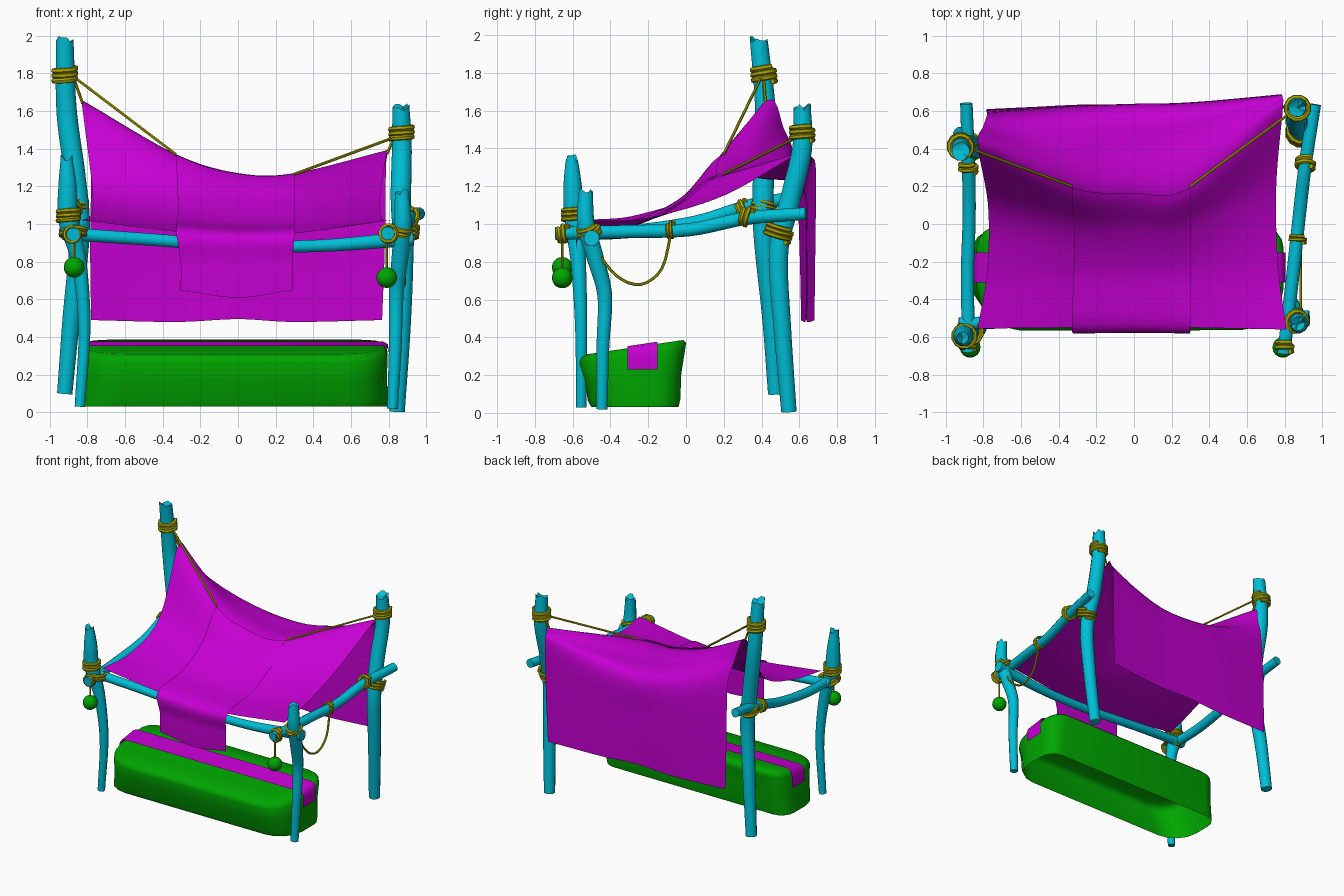
import bpy, bmesh, math, random
from mathutils import Vector

if "Cube" in bpy.data.objects:
    bpy.data.objects.remove(bpy.data.objects["Cube"])

random.seed(4)


def material(name, rgb):
    m = bpy.data.materials.new(name)
    m.diffuse_color = (*rgb, 1)
    m.use_nodes = True
    m.node_tree.nodes["Principled BSDF"].inputs["Base Color"].default_value = m.diffuse_color
    return m


WOOD = material("wood", (0.0, 0.52, 0.68))
CLOTH = material("cloth", (0.56, 0.0, 0.64))
ROPE = material("rope", (0.4, 0.38, 0.0))
GREEN = material("green", (0.0, 0.38, 0.0))


def finish(name, bm, mat, angle=50, flip=True):
    if flip:
        bmesh.ops.recalc_face_normals(bm, faces=bm.faces)
    me = bpy.data.meshes.new(name)
    bm.to_mesh(me)
    bm.free()
    ob = bpy.data.objects.new(name, me)
    bpy.context.collection.objects.link(ob)
    me.materials.append(mat)
    bpy.ops.object.select_all(action='DESELECT')
    ob.select_set(True)
    bpy.context.view_layer.objects.active = ob
    bpy.ops.object.shade_smooth_by_angle(angle=math.radians(angle))
    return ob


def curve_at(pts, t):
    """Catmull-Rom point through pts, t in 0..1"""
    p = [Vector(q) for q in pts]
    p = [2 * p[0] - p[1]] + p + [2 * p[-1] - p[-2]]
    s = t * (len(pts) - 1)
    i = min(int(s), len(pts) - 2)
    f = s - i
    a, b, c, d = p[i:i + 4]
    return 0.5 * (2 * b + (c - a) * f + (2 * a - 5 * b + 4 * c - d) * f * f
                  + (3 * b - a - 3 * c + d) * f ** 3)


def bridge(bm, r0, r1, closed=True):
    n = len(r0)
    for j in range(n if closed else n - 1):
        k = (j + 1) % n
        bm.faces.new((r0[j], r0[k], r1[k], r1[j]))


def tube(name, pts, mat, sides=12, n=24, jag=0.0):
    """Round tube through (x, y, z, radius) points, optional splintered end"""
    bm = bmesh.new()
    c = [curve_at(pts, i / n) for i in range(n + 1)]
    rings, side = [], None
    for i, q in enumerate(c):
        d = (c[min(i + 1, n)].xyz - c[max(i - 1, 0)].xyz).normalized()
        side = d.orthogonal() if side is None else side - d * side.dot(d)
        side.normalize()
        up = d.cross(side)
        ring = []
        for j in range(sides):
            a = math.tau * j / sides
            off = d * random.uniform(-jag, jag) if i == n and jag else Vector((0, 0, 0))
            ring.append(bm.verts.new(q.xyz + off + q.w * (math.cos(a) * side + math.sin(a) * up)))
        rings.append(ring)
    for r0, r1 in zip(rings, rings[1:]):
        bridge(bm, r0, r1)
    bm.faces.new(rings[0])
    tip = bm.verts.new(c[-1].xyz - (c[-1].xyz - c[-2].xyz).normalized() * jag)
    for j in range(sides):
        bm.faces.new((rings[-1][j], rings[-1][(j + 1) % sides], tip))
    return finish(name, bm, mat)


def cord(name, pts, r=0.008):
    return tube(name, [(*p, r) for p in pts], ROPE, 6, 16 if len(pts) > 2 else 2)


def lashing(name, centre, axis, radius, height, turns=3):
    """Rope coil wound round an axis"""
    c, d = Vector(centre), Vector(axis).normalized()
    s = d.orthogonal().normalized()
    u = d.cross(s)
    n = turns * 12
    pts = []
    for i in range(n + 1):
        a = math.tau * i / 12
        pts.append((*(c + d * height * (i / n - 0.5) + radius * (math.cos(a) * s + math.sin(a) * u)),
                    height / turns * 0.55))
    return tube(name, pts, ROPE, 6, n)


def sheet(name, rows, u0=0.0, u1=1.0, v1=1.0, lift=(0, 0, 0), nu=32, nv=48):
    bm = bmesh.new()
    grid = []
    for i in range(nv + 1):
        grid.append([])
        for j in range(nu + 1):
            u = u0 + (u1 - u0) * j / nu
            p = curve_at([curve_at(r, u) for r in rows], v1 * i / nv)
            grid[-1].append(bm.verts.new(p + Vector(lift)))
    for r0, r1 in zip(grid, grid[1:]):
        bridge(bm, r0, r1, False)
    return finish(name, bm, CLOTH, 80, False)


# Four crooked posts
tube("back_left_post", [(-.92, .475, .1, .042), (-.885, .45, .5, .048), (-.84, .41, .95, .055),
     (-.865, .41, 1.25, .058), (-.91, .42, 1.6, .056), (-.92, .385, 1.98, .048)], WOOD, jag=.025)
tube("front_left_post", [(-.84, -.555, .03, .028), (-.815, -.555, .45, .033), (-.845, -.57, .8, .042),
     (-.9, -.59, 1.02, .055), (-.905, -.6, 1.2, .05), (-.91, -.605, 1.35, .032)], WOOD, jag=.022)
tube("front_right_post", [(.82, -.445, .02, .03), (.835, -.44, .35, .035), (.84, -.43, .62, .04),
     (.86, -.48, .82, .046), (.875, -.53, 1.0, .048), (.87, -.53, 1.17, .038)], WOOD, jag=.02)
tube("back_right_post", [(.845, .545, .005, .042), (.87, .51, .45, .048), (.88, .49, .85, .053),
     (.865, .55, 1.12, .056), (.87, .615, 1.4, .054), (.865, .615, 1.62, .047)], WOOD, jag=.022)

# Rails
tube("front_rail", [(-.93, -.53, .95, .035), (-.5, -.515, .92, .034), (0, -.51, .885, .033),
     (.45, -.51, .885, .034), (.93, -.5, .925, .042)], WOOD)
tube("left_rail", [(-.875, -.68, .945, .036), (-.885, -.3, .96, .036), (-.875, .05, 1.01, .036),
     (-.88, .35, 1.1, .036), (-.89, .64, 1.15, .034)], WOOD)
tube("right_rail", [(.795, -.69, .95, .036), (.84, -.3, .96, .036), (.875, .02, .97, .036),
     (.91, .32, 1.03, .036), (.96, .635, 1.055, .034)], WOOD)

# Rope lashings
for name, c, ax, r, h, t in [
        ("tall_post", (-.92, .412, 1.79), (0, -.1, 1), .06, .08, 3),
        ("back_right_post", (.868, .615, 1.48), (0, 0, 1), .06, .075, 3),
        ("front_left_post", (-.9, -.595, 1.045), (0, 0, 1), .058, .07, 3),
        ("front_left_joint", (-.875, -.575, .955), (.1, .2, 1), .065, .05, 2),
        ("front_left_rail", (-.88, -.65, .945), (0, 1, 0), .04, .04, 2),
        ("front_right_joint", (.86, -.515, .965), (.3, -.3, 1), .055, .05, 2),
        ("front_right_rail", (.80, -.65, .95), (.1, 1, 0), .042, .05, 2),
        ("rail_knot_front", (.87, -.08, .97), (.1, 1, 0), .042, .035, 2),
        ("rail_knot_back", (.91, .32, 1.04), (.1, 1, -.4), .046, .05, 2),
        ("back_right_joint", (.885, .49, .955), (.1, .35, 1), .07, .07, 3),
        ("back_left_joint", (-.86, .41, 1.09), (0, .3, 1), .062, .06, 3),
        ("back_left_rail", (-.88, .3, 1.08), (0, 1, .3), .043, .05, 2)]:
    lashing(name + "_lashing", c, ax, r, h, t)

# Stay ropes, corner ties and the slack line
cord("left_stay", [(-.87, .4, 1.78), (-.33, .2, 1.37)])
cord("right_stay", [(.83, .59, 1.46), (.3, .2, 1.265)])
cord("left_corner_tie", [(-.87, .41, 1.77), (-.825, .42, 1.64)])
cord("right_corner_tie", [(.83, .63, 1.46), (.79, .62, 1.37)])
cord("slack_line", [(.88, -.08, .95), (.885, -.12, .78), (.885, -.19, .70), (.885, -.27, .68),
                    (.885, -.36, .72), (.885, -.44, .81), (.885, -.48, .9)])

# Hanging balls
for name, x, z in (("left", -.87, .77), ("right", .79, .715)):
    cord(name + "_ball_cord", [(x, -.655, .95), (x, -.655, z)], .007)
    bm = bmesh.new()
    bmesh.ops.create_uvsphere(bm, u_segments=16, v_segments=10, radius=.055)
    bmesh.ops.translate(bm, verts=bm.verts, vec=(x, -.655, z))
    finish(name + "_ball", bm, GREEN)

# Canopy: front eave, roof, sagging ridge, fold and back curtain
roof = [[(-.83, -.555, 1.02), (-.33, -.55, .96), (0, -.545, .94), (.3, -.55, .95), (.81, -.56, 1.02)],
        [(-.78, -.25, 1.05), (-.32, -.25, 1.02), (0, -.25, 1.0), (.3, -.25, 1.0), (.765, -.22, 1.03)],
        [(-.775, .1, 1.2), (-.32, -.01, 1.14), (0, -.03, 1.11), (.3, -.01, 1.11), (.755, .2, 1.15)],
        [(-.83, .42, 1.65), (-.33, .2, 1.36), (0, .17, 1.26), (.3, .2, 1.26), (.79, .61, 1.38)]]
back = [[(-.8, .52, 1.5), (-.33, .42, 1.33), (0, .4, 1.25), (.3, .45, 1.25), (.79, .665, 1.355)],
        [(-.78, .58, 1.32), (-.33, .6, 1.23), (0, .615, 1.19), (.3, .625, 1.2), (.785, .688, 1.28)],
        [(-.785, .6, .9), (-.33, .63, .88), (0, .635, .88), (.3, .645, .88), (.78, .685, .9)],
        [(-.78, .61, .49), (-.33, .63, .48), (0, .635, .495), (.3, .645, .48), (.765, .68, .49)]]
sheet("canopy", roof + back)

# Centre strip lying on the roof up to the ridge and hanging over the front rail
flap = [[(x, -.56, z) for x, z in zip((-.8, -.305, 0, .29, .8), zs)]
        for zs in ((.7, .64, .6, .64, .7), (.8, .79, .78, .79, .8))]
sheet("centre_strip", flap + roof + back, .25, .75, 5 / 9, (0, -.006, .008), 16, 40)


# Hollow bench with rounded ends, open underneath
def seat_top(y):
    return .305 + (y + .56) / .56 * .083


bm = bmesh.new()
rings = []
for t, x0, x1, y0, y1, r in [(0, -.865, .79, -.5, -.04, .15), (.12, -.86, .795, -.515, -.03, .16),
                             (.5, -.845, .79, -.53, -.025, .16), (.85, -.835, .795, -.56, -.005, .17),
                             (.95, -.825, .785, -.555, 0, .17), (1, -.805, .765, -.53, -.015, .16),
                             (1, -.7, .66, -.4, -.12, .05)]:
    ring = []
    b, f = r * .75, r * 1.35   # back corners tighter than front ones
    for k, (cx, cy, r) in enumerate([(x1 - b, y1 - b, b), (x0 + b, y1 - b, b),
                                     (x0 + f, y0 + f, f), (x1 - f, y0 + f, f)]):
        for i in range(5):
            a = math.pi / 2 * (k + i / 4)
            x, y = cx + r * math.cos(a), cy + r * math.sin(a)
            wave = .006 * math.sin(5 * x + 1) if y < -.3 and 0 < t < .9 else 0
            ring.append(bm.verts.new((x, y + wave, .03 + t * (seat_top(y) - .03))))
    rings.append(ring)
for r0, r1 in zip(rings, rings[1:]):
    bridge(bm, r0, r1)
bm.faces.new(rings[-1])
finish("bench", bm, GREEN, 60)

# Runner draped along the bench and over both ends
bm = bmesh.new()
path = [(-.855, .23), (-.848, .31), (-.835, .35), (-.805, .365), (0, .365), (.77, .365),
        (.795, .35), (.804, .31), (.802, .23)]
lines = [[bm.verts.new((x, y, z + (seat_top(y) - seat_top(-.23) if z > .32 else 0)))
          for x, z in path] for y in (-.31, -.15)]
bridge(bm, lines[0], lines[1], False)
finish("bench_runner", bm, CLOTH, 60, False)
